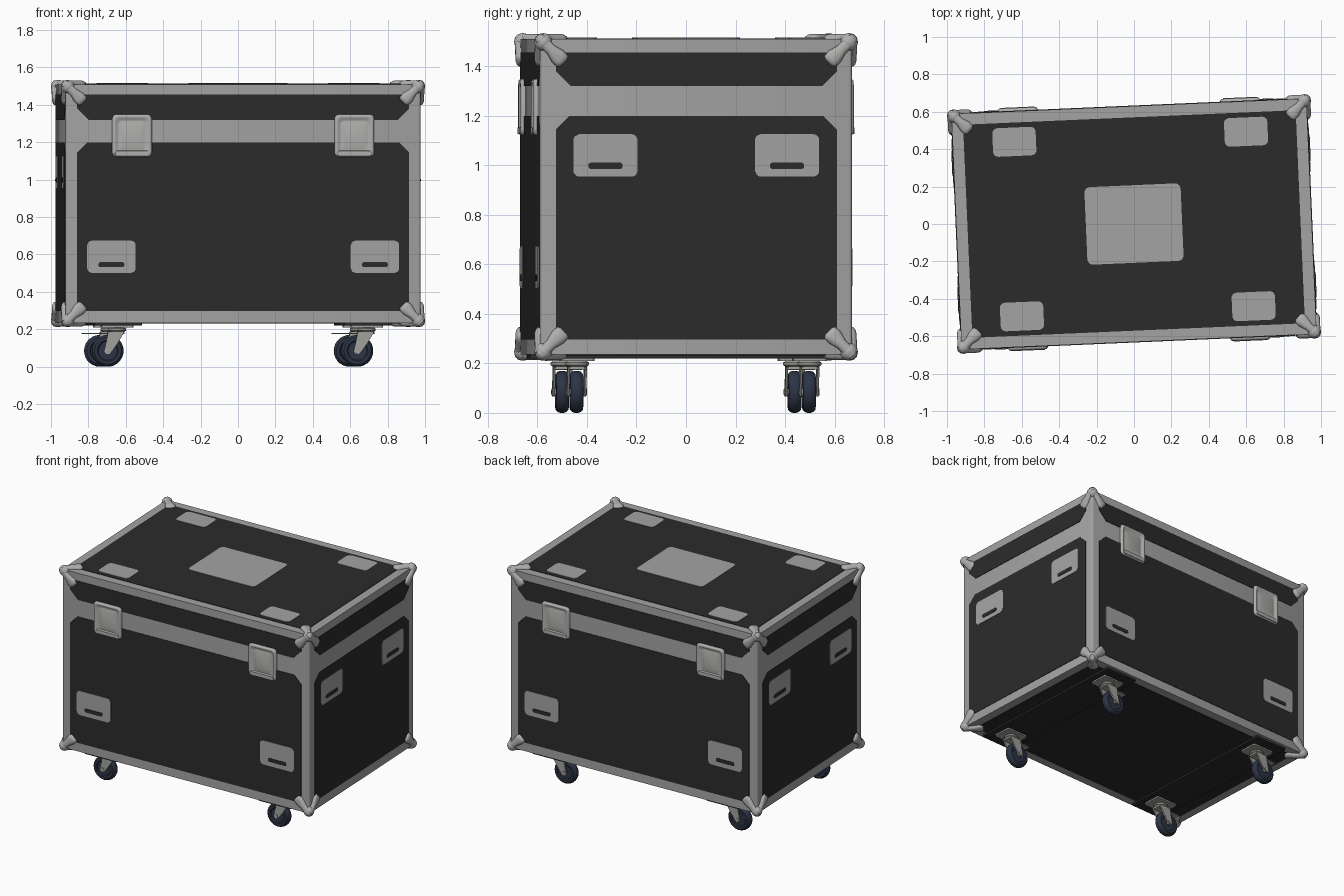
import bpy, bmesh, math
from mathutils import Matrix, Vector

if "Cube" in bpy.data.objects:
    bpy.data.objects.remove(bpy.data.objects["Cube"])

A, B, Z0, Z1 = 0.95, 0.63, 0.235, 1.51          # half width, half depth, bottom, top
ROT = Matrix.Rotation(math.radians(2.5), 4, 'Z')  # whole case stands slightly turned


def material(name, rgb):
    m = bpy.data.materials.new(name)
    m.diffuse_color = (*rgb, 1)
    m.use_nodes = True
    m.node_tree.nodes["Principled BSDF"].inputs["Base Color"].default_value = m.diffuse_color
    return m


ALU = material("aluminium grey", (0.37, 0.37, 0.37))
PANEL = material("black panel", (0.024, 0.024, 0.024))
STEEL = material("light steel", (0.43, 0.43, 0.42))
FORK = material("caster metal", (0.36, 0.36, 0.34))
TYRE = material("navy rubber", (0.025, 0.034, 0.06))


def frame(o, u, v):
    u, v = Vector(u), Vector(v)
    m = Matrix((u, v, u.cross(v))).transposed().to_4x4()
    m.translation = o
    return m


def shift(m, u, v, n=0):
    return m @ Matrix.Translation((u, v, n))


FRONT = frame((0, -B, 0), (1, 0, 0), (0, 0, 1))
BACK = frame((0, B, 0), (-1, 0, 0), (0, 0, 1))
RIGHT = frame((A, 0, 0), (0, 1, 0), (0, 0, 1))
LEFT = frame((-A, 0, 0), (0, -1, 0), (0, 0, 1))
TOP = frame((0, 0, Z1), (1, 0, 0), (0, 1, 0))
BOTTOM = frame((0, 0, Z0), (-1, 0, 0), (0, 1, 0))


def loft(bm, m, rings):
    """Closed solid through rings of (outline points, height)."""
    loops = [[bm.verts.new(m @ Vector((u, v, h))) for u, v in pts] for pts, h in rings]
    n = len(loops[0])
    for a, b in zip(loops, loops[1:]):
        for i in range(n):
            j = (i + 1) % n
            bm.faces.new((a[i], a[j], b[j], b[i]))
    bm.faces.new(loops[0][::-1])
    bm.faces.new(loops[-1])


def rounded(w, h, r, seg=5):
    pts = []
    for k, (sx, sy) in enumerate(((1, 1), (-1, 1), (-1, -1), (1, -1))):
        for i in range(seg + 1):
            t = math.pi / 2 * (k + i / seg)
            pts.append((sx * (w / 2 - r) + r * math.cos(t), sy * (h / 2 - r) + r * math.sin(t)))
    return pts


def chamfered(half, z0, z1, bot, top):
    return [(-half + bot, z0), (half - bot, z0), (half, z0 + bot), (half, z1 - top),
            (half - top, z1), (-half + top, z1), (-half, z1 - top), (-half, z0 + bot)]


def circle(r, n=28):
    return [(r * math.cos(2 * math.pi * i / n), r * math.sin(2 * math.pi * i / n)) for i in range(n)]


def plate(bm, m, pts, h0, h1):
    loft(bm, m, [(pts, h0), (pts, h1)])


def finish(bm, name, mat, angle=35):
    bmesh.ops.recalc_face_normals(bm, faces=bm.faces)
    me = bpy.data.meshes.new(name)
    bm.to_mesh(me)
    bm.free()
    me.materials.append(mat)
    me.shade_smooth()
    me.set_sharp_from_angle(angle=math.radians(angle))
    ob = bpy.data.objects.new(name, me)
    ob.matrix_world = ROT
    bpy.context.collection.objects.link(ob)
    return ob


# aluminium-edged body
bm = bmesh.new()
plate(bm, shift(TOP, 0, 0, -Z1), rounded(2 * A, 2 * B, 0.012, 3), Z0, Z1)
finish(bm, "case_frame", ALU)

# black panels on the sides, lid, top and bottom
bm = bmesh.new()
for m, half in ((FRONT, A), (BACK, A), (RIGHT, B), (LEFT, B)):
    plate(bm, m, chamfered(half - 0.062, 0.297, 1.2, 0.03, 0.055), -0.01, 0.003)
    plate(bm, m, chamfered(half - 0.062, 1.32, 1.455, 0.06, 0.03), -0.01, 0.003)
for m in (TOP, BOTTOM):
    plate(bm, m, chamfered(A - 0.06, -B + 0.06, B - 0.06, 0.03, 0.03), -0.01, 0.003)
finish(bm, "black_panels", PANEL)

# grey plates with dark slots on the four sides
plates, slots = bmesh.new(), bmesh.new()
for m, off, z in ((FRONT, 0.705, 0.588), (BACK, 0.705, 0.588), (RIGHT, 0.367, 1.04), (LEFT, 0.367, 1.04)):
    for s in (-1, 1):
        p = shift(m, s * off, z)
        plate(plates, p, rounded(0.26, 0.172, 0.026), -0.002, 0.006)
        plate(slots, shift(p, 0, -0.042), rounded(0.138, 0.026, 0.011), 0, 0.009)
finish(slots, "plate_slots", PANEL)

# plates on the lid top
for sx in (-1, 1):
    for sy in (-1, 1):
        plate(plates, shift(TOP, sx * 0.62, sy * 0.467), rounded(0.232, 0.153, 0.028), -0.002, 0.006)
plate(plates, TOP, rounded(0.515, 0.415, 0.03), -0.002, 0.006)
finish(plates, "grey_plates", ALU)

# dished latches over the lid joint
bm = bmesh.new()
for m in (FRONT, BACK):
    for s in (-1, 1):
        loft(bm, shift(m, s * 0.595, 1.235), [
            (rounded(0.212, 0.228, 0.024), -0.002), (rounded(0.212, 0.228, 0.024), 0.009),
            (rounded(0.198, 0.214, 0.022), 0.018), (rounded(0.176, 0.192, 0.02), 0.018),
            (rounded(0.156, 0.17, 0.02), 0.006), (rounded(0.14, 0.15, 0.02), 0.006),
            (rounded(0.115, 0.125, 0.02), 0.010)])
        # lower lip of the latch
        loft(bm, shift(m, s * 0.595, 1.14), [
            (rounded(0.19, 0.035, 0.012), 0), (rounded(0.18, 0.026, 0.01), 0.021)])
finish(bm, "latches", STEEL, 60)

# ball corners: a ball plus one flared leg on each adjoining face
bm = bmesh.new()
for sx in (-1, 1):
    for sy in (-1, 1):
        for sz in (-1, 1):
            sign = (sx, sy, sz)
            corner = Vector((sx * A, sy * B, Z1 if sz > 0 else Z0))
            ball = corner - Vector(sign) * 0.012
            bmesh.ops.create_uvsphere(bm, u_segments=20, v_segments=12, radius=0.036,
                                      matrix=Matrix.Translation(ball))
            for axis in range(3):
                n = Vector([sign[i] if i == axis else 0 for i in range(3)])
                u = Vector([0 if i == axis else -sign[i] for i in range(3)]).normalized()
                m = frame(corner, u, n.cross(u))

                def leg(k, d):
                    side = [(0.0, 0.024), (0.06, 0.023), (0.1, 0.034), (0.128 - d, 0.032), (0.136 - d, 0.02)]
                    return [(x, -w * k) for x, w in side] + [(x, w * k) for x, w in side[::-1]]

                loft(bm, m, [(leg(1, 0), -0.004), (leg(0.95, 0.002), 0.009),
                             (leg(0.7, 0.008), 0.017), (leg(0.35, 0.02), 0.021)])
finish(bm, "ball_corners", STEEL, 60)

# dark runner boards under the case
bm = bmesh.new()
for s in (-1, 1):
    plate(bm, shift(BOTTOM, s * 0.668, 0), rounded(0.255, 1.22, 0.01, 2), -0.002, 0.015)
finish(bm, "runner_boards", PANEL)

# four swivel casters, all trailing towards -x
metal, tyres = bmesh.new(), bmesh.new()
FLAT = frame((0, 0, 0), (1, 0, 0), (0, 1, 0))
for sx in (-1, 1):
    for sy in (-1, 1):
        c = Matrix.Translation((sx * 0.668, sy * 0.47, 0))
        # mounting plate, swivel race and brake lever
        plate(metal, c, rounded(0.17, 0.135, 0.015), 0.21, 0.222)
        loft(metal, c, [(circle(0.036), 0.185), (circle(0.048), 0.193),
                        (circle(0.048), 0.203), (circle(0.038), 0.211)])
        plate(metal, shift(c, -0.005, 0), rounded(0.09, 0.078, 0.02), 0.176, 0.188)
        plate(metal, shift(c, -0.095, 0), rounded(0.105, 0.045, 0.01), 0.174, 0.181)
        # fork cheeks either side of the wheel
        cheek = [(-0.072, 0.08), (-0.06, 0.066), (-0.042, 0.066), (-0.026, 0.085),
                 (0.005, 0.13), (0.038, 0.185), (-0.05, 0.185), (-0.058, 0.14)]
        for side in (-1, 1):
            w = c @ frame((0, side * 0.034, 0), (1, 0, 0), (0, 0, 1))
            plate(metal, w, cheek, -0.005, 0.005)
        # axle and wheel
        w = c @ frame((-0.05, 0, 0.085), (1, 0, 0), (0, 0, 1))
        plate(metal, w, circle(0.014, 16), -0.043, 0.043)
        loft(tyres, w, [(circle(r), h) for r, h in (
            (0.05, -0.02), (0.056, -0.026), (0.072, -0.026), (0.081, -0.018), (0.085, -0.006),
            (0.085, 0.006), (0.081, 0.018), (0.072, 0.026), (0.056, 0.026), (0.05, 0.02))])
finish(metal, "caster_forks", FORK)
finish(tyres, "caster_wheels", TYRE)
